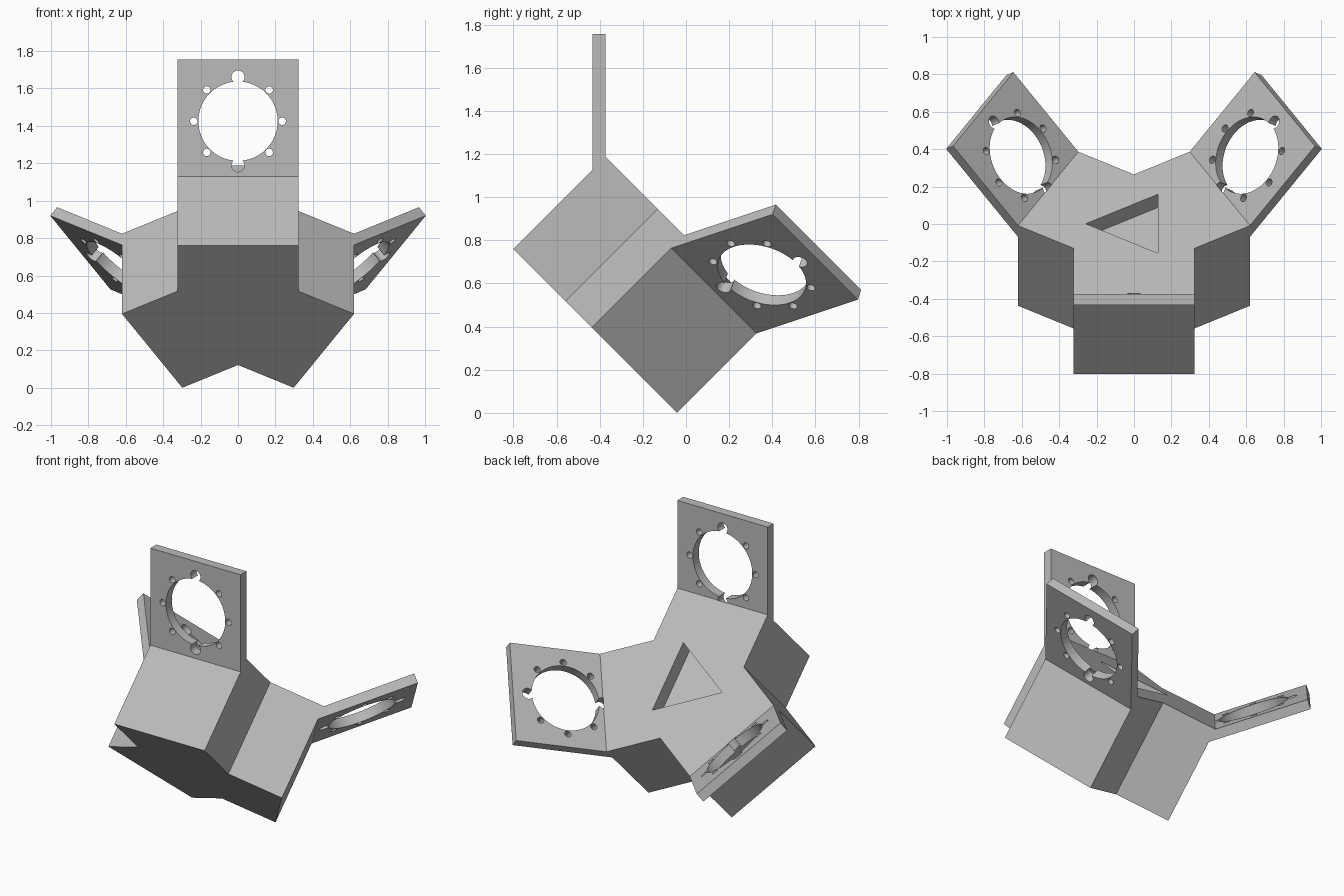
import bpy, bmesh
from math import sin, cos, pi, radians, sqrt
from mathutils import Matrix, Vector

cube = bpy.data.objects.get("Cube")
if cube:
    bpy.data.objects.remove(cube, do_unlink=True)

HALF_W = 0.3225      # half width of an arm
REACH = 0.53         # axis to arm end
HEIGHT = 0.606       # prism length along its axis
THICK = 0.06         # plate thickness
BASE = HEIGHT - THICK * sqrt(2)   # where a plate's outer face meets the arm end
PLATE = 0.627        # plate length along its outer face
HOLE = 0.297         # hole centre along the plate
ARMS = [radians(a) for a in (-90, 30, 150)]

grey = bpy.data.materials.new("light grey")
grey.use_nodes = True
grey.diffuse_color = (0.5, 0.5, 0.5, 1)
grey.node_tree.nodes["Principled BSDF"].inputs["Base Color"].default_value = (0.5, 0.5, 0.5, 1)


def make_object(name, bm):
    bmesh.ops.recalc_face_normals(bm, faces=bm.faces)
    mesh = bpy.data.meshes.new(name)
    bm.to_mesh(mesh)
    bm.free()
    mesh.materials.append(grey)
    obj = bpy.data.objects.new(name, mesh)
    bpy.context.collection.objects.link(obj)
    return obj


def plate_frame(angle):
    """Origin at the foot of the plate's outer face, x along it, z through it."""
    return (Matrix.Rotation(angle, 4, 'Z') @ Matrix.Translation((REACH, 0, BASE))
            @ Matrix.Rotation(-pi / 4, 4, 'Y'))


def add_hole(bm, frame, x, y, radius, sides):
    low, high = -0.05, THICK + 0.001
    bmesh.ops.create_cone(bm, cap_ends=True, segments=sides, radius1=radius, radius2=radius,
                          depth=high - low,
                          matrix=frame @ Matrix.Translation((x, y, (low + high) / 2)))


# Three-armed prism: outline of inner corner and two end corners per arm
outline = []
for a in ARMS:
    along, across = Vector((cos(a), sin(a))), Vector((-sin(a), cos(a)))
    inner = HALF_W / cos(pi / 6)
    outline += [Vector((cos(a - pi / 3), sin(a - pi / 3))) * inner,
                along * REACH - across * HALF_W, along * REACH + across * HALF_W]

bm = bmesh.new()
rings = [[bm.verts.new((p.x, p.y, z)) for p in outline] for z in (0, BASE, HEIGHT)]
bm.faces.new(rings[0])
bm.faces.new(rings[2])
count = len(outline)
for level in range(2):
    for i in range(count):
        if level == 1 and i % 3 == 1:
            continue             # the plate grows out of this strip
        j = (i + 1) % count
        bm.faces.new((rings[level][i], rings[level][j], rings[level + 1][j], rings[level + 1][i]))

# Slanted mounting plates
for k, a in enumerate(ARMS):
    frame = plate_frame(a)
    i = 3 * k + 1
    foot = [rings[1][i], rings[1][i + 1], rings[2][i + 1], rings[2][i]]
    tip = [bm.verts.new(frame @ Vector((PLATE, s * HALF_W, z)))
           for s, z in ((-1, 0), (1, 0), (1, THICK), (-1, THICK))]
    bm.faces.new(tip)
    for n in range(4):
        m = (n + 1) % 4
        bm.faces.new((foot[n], foot[m], tip[m], tip[n]))
bracket = make_object("three_way_bracket", bm)

# Cutters: large openings with the triangular pocket, notches, bolt holes
openings, notches, bolts = bmesh.new(), bmesh.new(), bmesh.new()
bmesh.ops.create_cone(openings, cap_ends=True, segments=3, radius1=0.258, radius2=0.258, depth=0.2,
                      matrix=Matrix.Translation((0, 0, HEIGHT)) @ Matrix.Rotation(pi / 2, 4, 'Z'))
tri = [v for v in openings.verts]
if max(v.co.y for v in tri) < 0.2:   # the pocket points away from the upright arm
    bmesh.ops.rotate(openings, verts=tri, matrix=Matrix.Rotation(pi, 3, 'Z'))
for a in ARMS:
    frame = plate_frame(a)
    add_hole(openings, frame, HOLE, 0, 0.212, 64)
    for n in range(8):
        t = n * pi / 4
        group, radius = (notches, 0.035) if n % 4 == 0 else (bolts, 0.02)
        add_hole(group, frame, HOLE + 0.236 * cos(t), 0.236 * sin(t), radius, 24)

for name, cutter_bm in (("opening_cutter", openings), ("notch_cutter", notches), ("bolt_cutter", bolts)):
    cutter = make_object(name, cutter_bm)
    cutter.hide_render = True
    mod = bracket.modifiers.new(name, 'BOOLEAN')
    mod.operation, mod.solver, mod.object = 'DIFFERENCE', 'EXACT', cutter
    bpy.context.view_layer.objects.active = bracket
    bpy.ops.object.modifier_apply(modifier=mod.name)
    bpy.data.objects.remove(cutter, do_unlink=True)

# Tilt the prism axis so one plate stands upright, resting on the lower arm corners
bracket.data.transform(Matrix.Translation((0, -0.427, 0)) @ Matrix.Rotation(-pi / 4, 4, 'X'))
lowest = min(v.co.z for v in bracket.data.vertices)
bracket.data.transform(Matrix.Translation((0, 0, -lowest)))

bpy.ops.object.select_all(action='DESELECT')
bracket.select_set(True)
bpy.context.view_layer.objects.active = bracket
bpy.ops.object.shade_smooth_by_angle(angle=radians(30))
